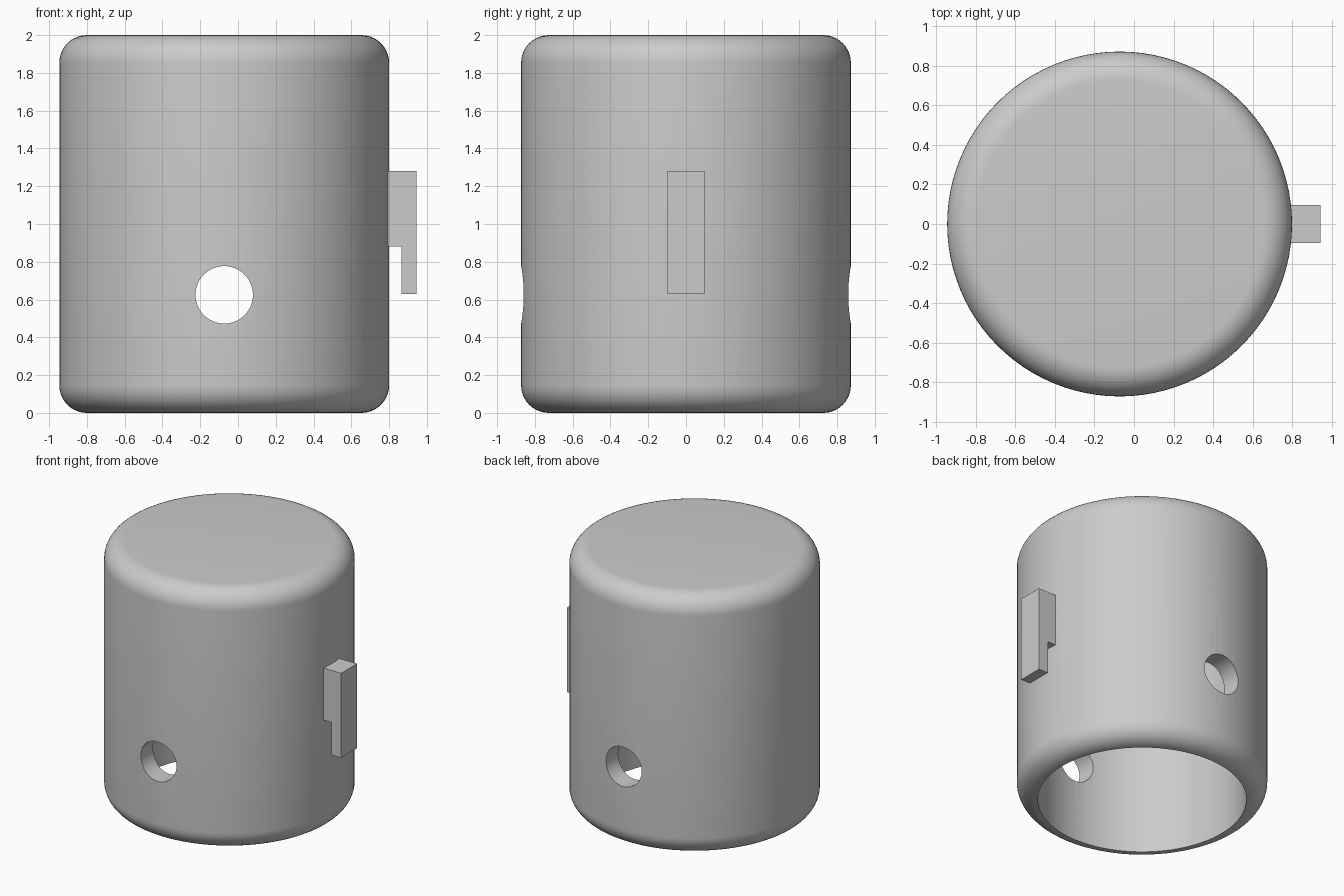
import bpy, bmesh, math
from mathutils import Vector, Matrix

cube = bpy.data.objects.get("Cube")
if cube:
    bpy.data.objects.remove(cube, do_unlink=True)

CENTRE_X = -0.073
RADIUS, BORE, HEIGHT, FILLET = 0.873, 0.727, 2.0, 0.146
CEILING = HEIGHT - 0.146
SEGMENTS = 96

grey = bpy.data.materials.new("light_grey")
grey.use_nodes = True
colour = (0.6, 0.6, 0.6, 1)
grey.diffuse_color = colour
grey.node_tree.nodes["Principled BSDF"].inputs["Base Color"].default_value = colour


def make_object(name, bm):
    bmesh.ops.recalc_face_normals(bm, faces=bm.faces)
    mesh = bpy.data.meshes.new(name)
    bm.to_mesh(mesh)
    bm.free()
    mesh.materials.append(grey)
    obj = bpy.data.objects.new(name, mesh)
    bpy.context.collection.objects.link(obj)
    return obj


def select_only(obj):
    bpy.ops.object.select_all(action="DESELECT")
    obj.select_set(True)
    bpy.context.view_layer.objects.active = obj


def fillet(z, start):
    """Quarter round on the outer wall, as (radius, height) points."""
    angles = [math.radians(start + 90 * i / 10) for i in range(11)]
    return [(RADIUS - FILLET + FILLET * math.cos(a), z + FILLET * math.sin(a))
            for a in angles]


# Hollow cap: one wall section turned round the vertical axis
profile = [(0, CEILING), (BORE, CEILING)]
profile += fillet(FILLET, -90) + fillet(HEIGHT - FILLET, 0) + [(0, HEIGHT)]
bm = bmesh.new()
verts = [bm.verts.new((r, 0, z)) for r, z in profile]
edges = [bm.edges.new(pair) for pair in zip(verts, verts[1:])]
bmesh.ops.spin(bm, geom=verts + edges, cent=(0, 0, 0), axis=(0, 0, 1),
               angle=math.tau, steps=SEGMENTS, use_duplicate=False)
bmesh.ops.remove_doubles(bm, verts=bm.verts, dist=0.0005)
bmesh.ops.translate(bm, verts=bm.verts, vec=(CENTRE_X, 0, 0))
cap = make_object("cap_body", bm)

# Cross hole, front to back through both walls
bm = bmesh.new()
bmesh.ops.create_cone(bm, cap_ends=True, segments=64, radius1=0.152,
                      radius2=0.152, depth=3,
                      matrix=Matrix.Translation((CENTRE_X, 0, 0.625))
                      @ Matrix.Rotation(math.pi / 2, 4, "X"))
cutter = make_object("hole_cutter", bm)
cutter.hide_render = True
cut = cap.modifiers.new("cross_hole", "BOOLEAN")
cut.operation = "DIFFERENCE"
cut.solver = "EXACT"
cut.object = cutter
select_only(cap)
bpy.ops.object.modifier_apply(modifier=cut.name)
bpy.data.objects.remove(cutter, do_unlink=True)
select_only(cap)
bpy.ops.object.shade_smooth_by_angle(angle=math.radians(30))

# Hooked clip on the left side: stepped outline extruded across y
outline = [(0.77, 0.88), (0.865, 0.88), (0.865, 0.63),
           (0.945, 0.63), (0.945, 1.28), (0.77, 1.28)]
bm = bmesh.new()
face = bm.faces.new([bm.verts.new((x, -0.097, z)) for x, z in outline])
grown = bmesh.ops.extrude_face_region(bm, geom=[face])["geom"]
bmesh.ops.translate(bm, vec=Vector((0, 0.194, 0)),
                    verts=[g for g in grown if isinstance(g, bmesh.types.BMVert)])
make_object("side_clip", bm)
